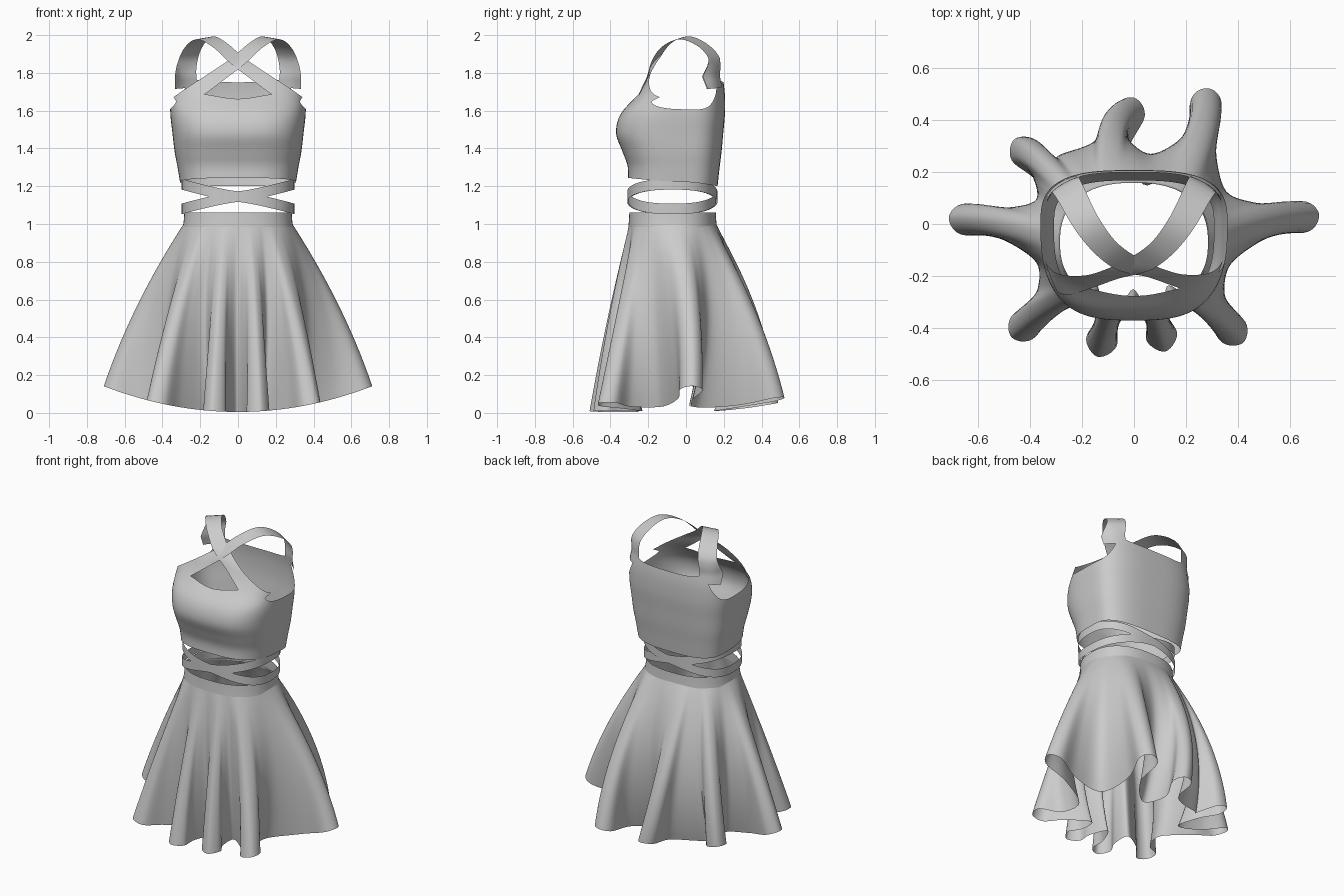
import bpy, math
from mathutils import Vector

if "Cube" in bpy.data.objects:
    bpy.data.objects.remove(bpy.data.objects["Cube"])


def grid(name, rows, closed=True):
    """Skin a list of point rows into one smooth cloth surface."""
    n = len(rows[0])
    verts = [p for r in rows for p in r]
    faces = []
    for j in range(len(rows) - 1):
        for i in range(n if closed else n - 1):
            k = (i + 1) % n
            faces.append((j * n + i, j * n + k, (j + 1) * n + k, (j + 1) * n + i))
    me = bpy.data.meshes.new(name)
    me.from_pydata(verts, [], faces)
    me.polygons.foreach_set("use_smooth", [True] * len(faces))
    me.update()
    ob = bpy.data.objects.new(name, me)
    bpy.context.collection.objects.link(ob)
    return ob


def smooth_lookup(keys, x):
    """Smooth interpolation through (position, value...) keys."""
    x = min(max(x, keys[0][0]), keys[-1][0])
    i = 0
    while i < len(keys) - 2 and x > keys[i + 1][0]:
        i += 1

    def slope(j, c):
        a, b = keys[max(j - 1, 0)], keys[min(j + 1, len(keys) - 1)]
        return (b[c] - a[c]) / (b[0] - a[0])
    a, b = keys[i], keys[i + 1]
    h = b[0] - a[0]
    t = (x - a[0]) / h
    return [(2*t**3 - 3*t*t + 1) * a[c] + (t**3 - 2*t*t + t) * h * slope(i, c)
            + (3*t*t - 2*t**3) * b[c] + (t**3 - t*t) * h * slope(i + 1, c)
            for c in range(1, len(a))]


def catmull(p, steps):
    """Smooth open path through the points."""
    n, out = len(p), []
    for i in range(n - 1):
        q = [p[min(max(i + k, 0), n - 1)] for k in (-1, 0, 1, 2)]
        for s in range(steps):
            t = s / steps
            out.append(0.5 * (2*q[1] + (q[2] - q[0]) * t + (2*q[0] - 5*q[1] + 4*q[2] - q[3]) * t*t
                              + (3*q[1] - q[0] - 3*q[2] + q[3]) * t**3))
    return out + [p[-1]]


def section(phi, rx, yf, yb, n, yc):
    """Rounded body cross-section; phi = 0 is the front, growing towards +x."""
    s, c = math.sin(phi), math.cos(phi)
    x = math.copysign(abs(s) ** (2 / n), s) * rx
    y = yc + abs(c) ** (2 / n) * ((yf if c > 0 else yb) - yc)
    return x, y


N = 120
angles = [2 * math.pi * i / N for i in range(N)]

# Bodice: body sections by height, with a shaped top edge by angle
body = [(1.18, .30, -.31, .165), (1.30, .32, -.308, .178), (1.38, .335, -.335, .188),
        (1.48, .347, -.37, .197), (1.58, .358, -.347, .206), (1.68, .358, -.262, .206),
        (1.74, .35, -.222, .20), (1.80, .34, -.193, .188), (1.86, .33, -.168, .165)]
top_edge = [(0, 1.662), (18, 1.685), (40, 1.69), (55, 1.665), (66, 1.63), (90, 1.607),
            (115, 1.62), (130, 1.675), (138, 1.74), (146, 1.765), (158, 1.755), (180, 1.75)]
rows = []
for j in range(25):
    row = []
    for a in angles:
        deg = math.degrees(a)
        top = smooth_lookup(top_edge, min(deg, 360 - deg))[0]
        low = 1.222 + .022 * math.cos(a)
        z = low + (top - low) * j / 24
        row.append((*section(a, *smooth_lookup(body, z), 3.0, 0), z))
    rows.append(row)
grid("bodice", rows)


def drape(p, lift):
    """Lay a strap point onto the body where it is below the shoulder."""
    rx, yf, yb = smooth_lookup(body, p.z)
    u = min(abs(p.x) / rx, .975)
    p.x = math.copysign(u * rx, p.x)
    flat = (1 - u ** 3) ** (1 / 3)
    y = yf * flat - lift if p.y < 0 else yb * flat + lift
    w = min(max((1.88 - p.z) / .10, 0), 1)
    return Vector((p.x, p.y + (y - p.y) * w, p.z))


# Shoulder straps crossing over the chest
strap_path = [(.275, .19, 1.72), (.275, .175, 1.82), (.242, .115, 1.925), (.18, 0, 1.985),
              (.10, -.10, 1.95), (0, -.165, 1.862), (-.12, -.20, 1.775),
              (-.235, -.225, 1.695), (-.318, -.21, 1.635)]
for side, name in ((1, "right_strap"), (-1, "left_strap")):
    pts = catmull([Vector((x * side, y, z)) for x, y, z in strap_path], 6)
    rows = []
    for i, p in enumerate(pts):
        tan = pts[min(i + 1, len(pts) - 1)] - pts[max(i - 1, 0)]
        out = Vector((p.x * .35, p.y, p.z - 1.62))
        wide = tan.cross(out).normalized()
        half = .066 - .02 * min(1, i / 24)
        rows.append([drape(p + wide * half * k / 3, .003 + .002 * side) for k in range(-3, 4)])
    grid(name, rows, False)

# Two waist wraps crossing at front and back
for s, name in ((1, "waist_wrap_a"), (-1, "waist_wrap_b")):
    rows = []
    for k in (-1, 0, 1):
        rows.append([(*section(a, .298, -.308 - .003 * s, .163 + .003 * s, 2.5, -.07),
                      1.145 + .065 * s * math.sin(a) + .028 * k) for a in angles])
    grid(name, rows)

# Waistband
grid("waistband", [[(*section(a, rx, yf, yb, 2.4, -.07), z) for a in angles]
                   for z, rx, yf, yb in ((.985, .292, -.305, .163), (1.02, .287, -.302, .16),
                                         (1.06, .284, -.300, .158))])

# Skirt: hem outline made of narrow round folds between deep valleys
tips = [(-.46, .325), (-.71, .03), (-.47, -.435), (-.14, -.51), (.12, -.49),
        (.42, -.455), (.71, .04), (.29, .52), (0, .485)]
lean = [0, 0, 0, 0, 0, 0, 0, -.2, .3]        # turn of each fold's root round the waist
ang = [math.atan2(x / .6, -y / .45) for x, y in tips]
for i in range(1, len(ang)):
    while ang[i] < ang[i - 1]:
        ang[i] += 2 * math.pi
ang = [a + d for a, d in zip(ang, lean)]
ang = [ang[-1] - 2 * math.pi] + ang + [ang[0] + 2 * math.pi]


def valley(a, k=1.0):
    return Vector((.35 * k * math.sin(a), -.05 - .20 * k * math.cos(a)))


ctrl = []          # (hem x, hem y, waist angle)
for i, tip in enumerate(tips):
    a = ang[i + 1]
    m0, m1 = (ang[i] + a) / 2, (a + ang[i + 2]) / 2
    tip, e = Vector(tip), valley(a)
    d = (tip - e).normalized()
    side = Vector((-d.y, d.x))
    neck = e + (tip - e) * .42
    bulge = tip - d * .055
    fold = [(valley(m0, 1.6 if i == 0 else 1), m0), (neck - side * .04, m0 + (a - m0) * .4),
            (bulge - side * .06, m0 + (a - m0) * .75), (tip, a),
            (bulge + side * .06, a + (m1 - a) * .25), (neck + side * .04, a + (m1 - a) * .6)]
    ctrl += [Vector((p.x, p.y, b)) for p, b in fold]
turn = Vector((0, 0, 2 * math.pi))
padded = [ctrl[-1] - turn] + ctrl + [ctrl[0] + turn, ctrl[1] + turn]
hem = catmull(padded, 6)[6:6 + 6 * len(ctrl)]

rows = []
for j in range(31):
    t = j / 30
    row = []
    for h in hem:
        a = h.z
        waist = Vector((*section(a, .288, -.302, .16, 2.3, -.07), 1.0))
        end = Vector((h.x, h.y, .005 + .27 * h.x ** 2 + .2 * max(h.y, 0) ** 2))
        hip = Vector((.53 * math.sin(a), .02 - .43 * math.cos(a), 0)) * .8 + end * .2
        hip.z = (waist.z + end.z) / 2
        row.append(waist * (1 - t) ** 2 + hip * 2 * t * (1 - t) + end * t * t)
    rows.append(row)
grid("skirt", rows)
